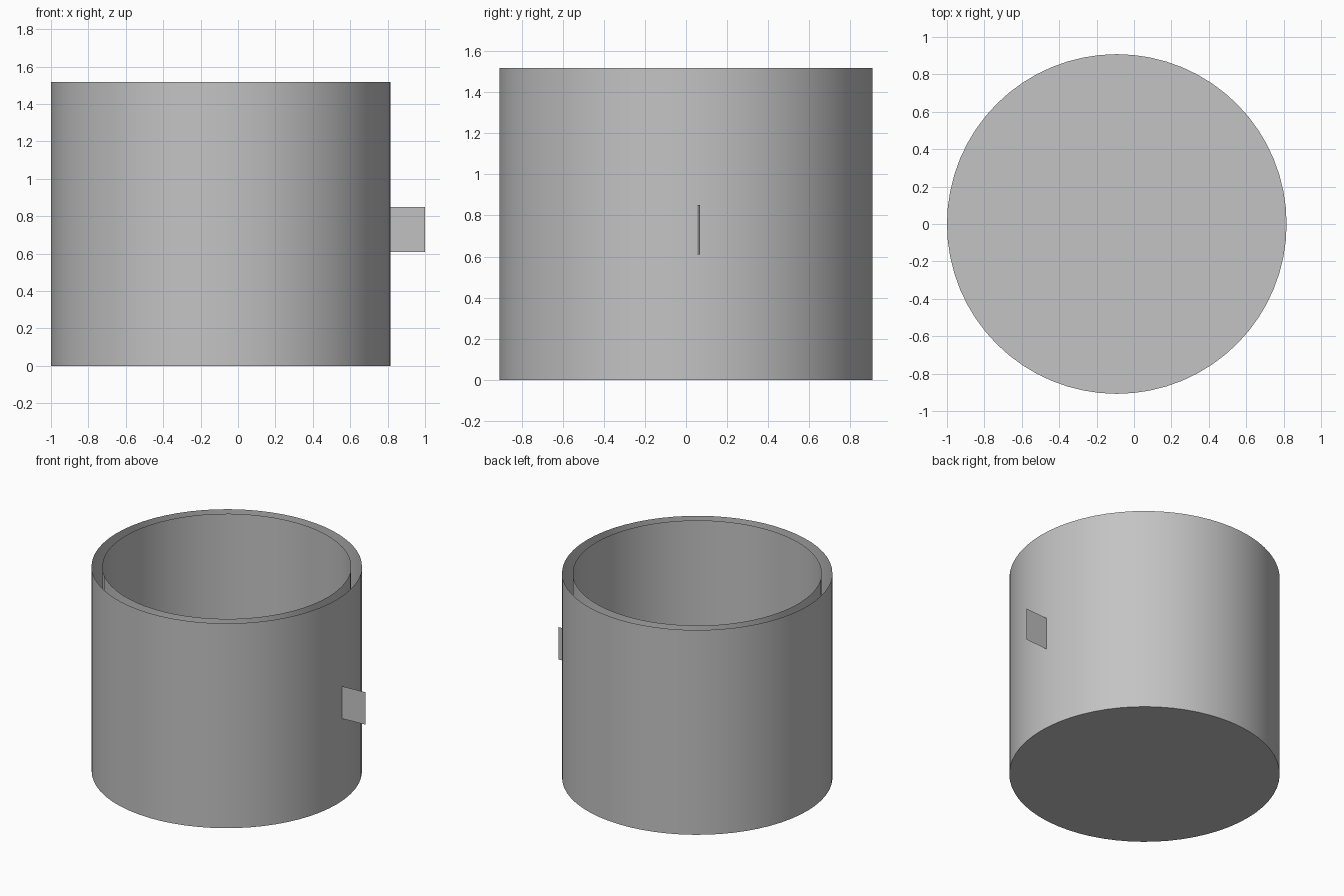
import bpy
import bmesh
import math

cube = bpy.data.objects.get("Cube")
if cube:
    bpy.data.objects.remove(cube, do_unlink=True)

HEIGHT = 1.517
CENTRE_X = -0.092
SIDES = 64

grey = bpy.data.materials.new("plain grey")
grey.use_nodes = True
colour = (0.55, 0.55, 0.55, 1)
grey.diffuse_color = colour
grey.node_tree.nodes["Principled BSDF"].inputs["Base Color"].default_value = colour


def add_object(name, bm):
    mesh = bpy.data.meshes.new(name)
    bm.to_mesh(mesh)
    bm.free()
    mesh.materials.append(grey)
    obj = bpy.data.objects.new(name, mesh)
    bpy.context.collection.objects.link(obj)
    return obj


def add_wall(name, radius, has_floor):
    """Thin upright tube, open at the top, with an optional floor."""
    bm = bmesh.new()
    ring = bmesh.ops.create_circle(bm, cap_ends=has_floor, segments=SIDES, radius=radius)
    edges = list(bm.edges)
    raised = bmesh.ops.extrude_edge_only(bm, edges=edges)["geom"]
    top = [v for v in raised if isinstance(v, bmesh.types.BMVert)]
    bmesh.ops.translate(bm, verts=top, vec=(0, 0, HEIGHT))
    bmesh.ops.recalc_face_normals(bm, faces=bm.faces)
    obj = add_object(name, bm)
    obj.location.x = CENTRE_X
    bpy.ops.object.select_all(action="DESELECT")
    obj.select_set(True)
    bpy.context.view_layer.objects.active = obj
    bpy.ops.object.shade_smooth_by_angle(angle=math.radians(30))


# Double-walled cup with an open gap between the walls
add_wall("outer_wall", 0.908, True)
add_wall("inner_wall", 0.836, False)

# Flat side tab, turned very slightly from the x axis
bm = bmesh.new()
corners = [(0.815, 0.055, 0.61), (1, 0.067, 0.61), (1, 0.067, 0.85), (0.815, 0.055, 0.85)]
bm.faces.new([bm.verts.new(c) for c in corners])
add_object("side_tab", bm)
